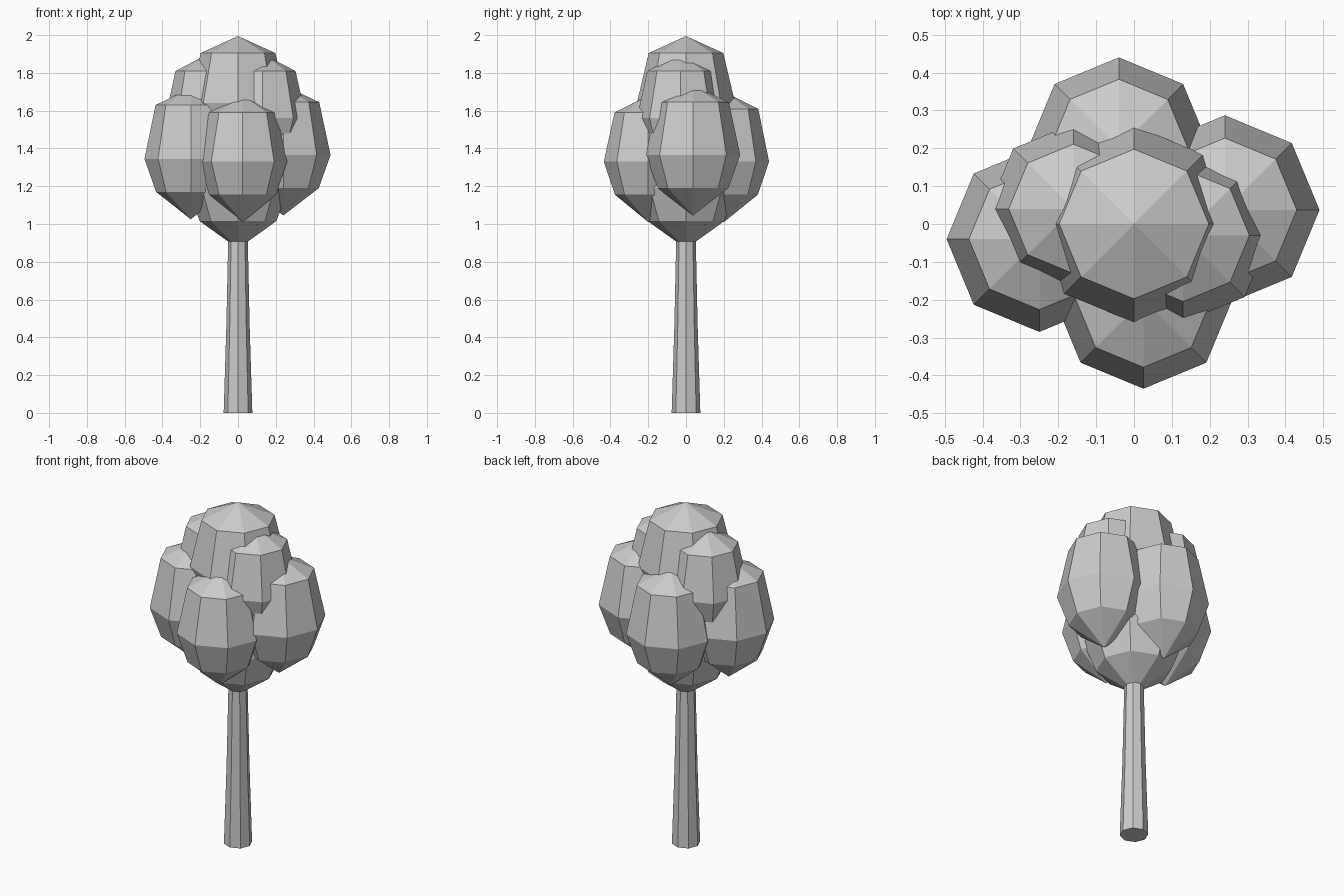
import bpy, bmesh, math

if "Cube" in bpy.data.objects:
    bpy.data.objects.remove(bpy.data.objects["Cube"])

SIDES = 8


def lathe(name, cx, cy, rings, bottom=None, top=None):
    """Stack of eight-sided rings (radius, z), closed by apex points or flat caps."""
    bm = bmesh.new()
    loops = []
    for r, z in rings:
        loops.append([bm.verts.new((cx + r * math.cos(i * math.tau / SIDES),
                                    cy + r * math.sin(i * math.tau / SIDES), z))
                      for i in range(SIDES)])
    for a, b in zip(loops, loops[1:]):
        for i in range(SIDES):
            j = (i + 1) % SIDES
            bm.faces.new((a[i], a[j], b[j], b[i]))
    for loop, z in ((loops[0], bottom), (loops[-1], top)):
        if z is None:
            bm.faces.new(loop)
        else:
            tip = bm.verts.new((cx, cy, z))
            for i in range(SIDES):
                bm.faces.new((loop[i], loop[(i + 1) % SIDES], tip))
    bmesh.ops.recalc_face_normals(bm, faces=bm.faces)
    mesh = bpy.data.meshes.new(name)
    bm.to_mesh(mesh)
    bm.free()
    obj = bpy.data.objects.new(name, mesh)
    bpy.context.collection.objects.link(obj)
    return obj


def leaf_clump(name, x, y, z, r, up):
    """Egg-shaped foliage clump: z is the height of the widest ring, up that of the upper ring."""
    lathe(name, x, y, [(0.75 * r, z - 0.175), (r, z), (0.76 * r, up)],
          bottom=z - 0.32, top=up + 0.09)


# trunk
lathe("trunk", 0, 0, [(0.076, 0.0), (0.062, 0.45), (0.05, 1.0)])

# foliage core and top
leaf_clump("core_foliage", 0, 0, 1.19, 0.27, 1.47)
leaf_clump("top_foliage", 0, 0, 1.64, 0.26, 1.905)

# lower ring of clumps
leaf_clump("front_foliage", 0.025, -0.2, 1.33, 0.235, 1.59)
leaf_clump("left_foliage", -0.25, -0.04, 1.345, 0.245, 1.63)
leaf_clump("right_foliage", 0.24, 0.037, 1.365, 0.25, 1.645)
leaf_clump("back_foliage", -0.04, 0.2, 1.33, 0.24, 1.61)

# upper shoulder clumps
leaf_clump("upper_left_foliage", -0.16, 0.04, 1.56, 0.225, 1.81)
leaf_clump("upper_right_foliage", 0.13, -0.03, 1.56, 0.23, 1.81)
